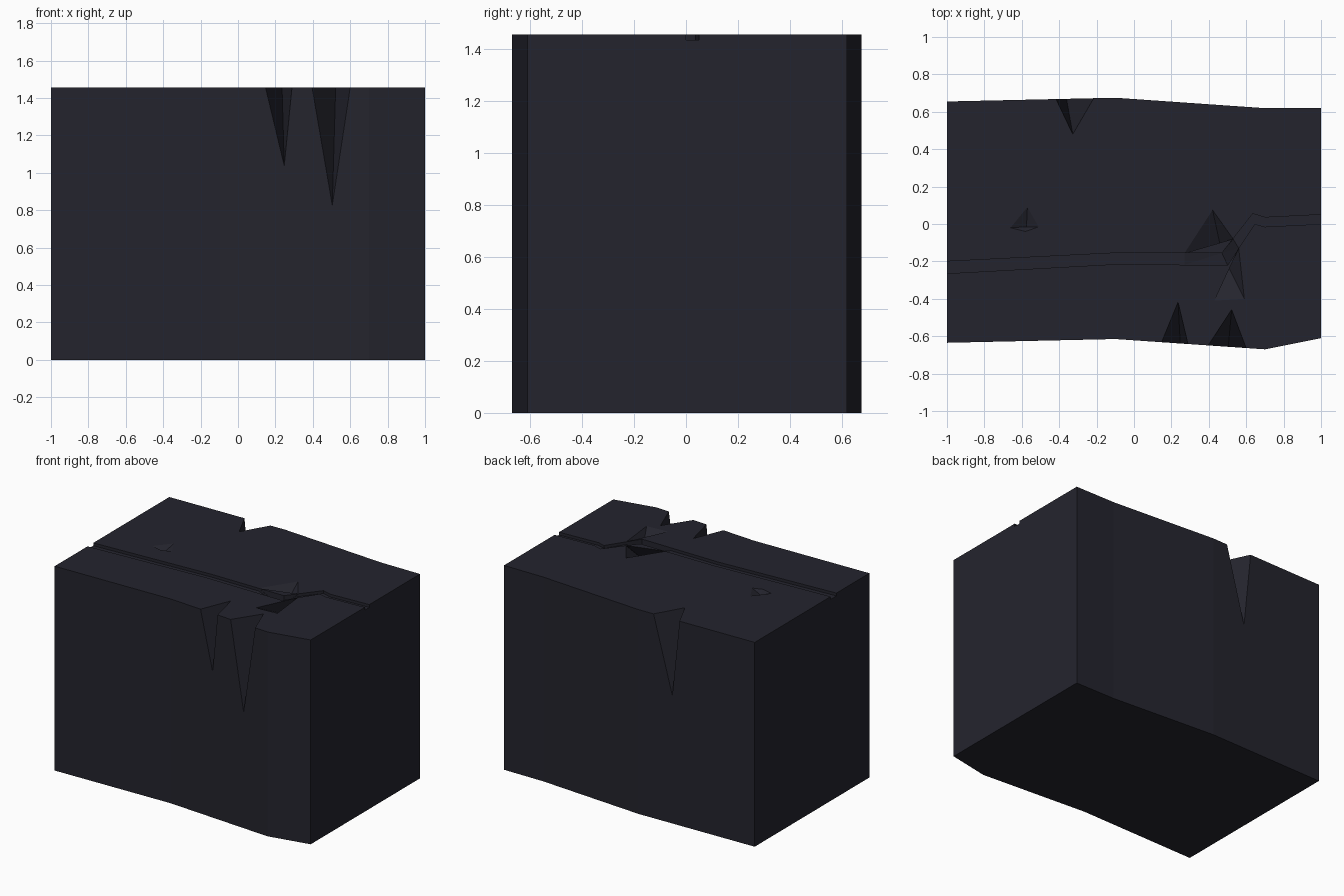
import bpy, bmesh
from mathutils import Vector

old = bpy.data.objects.get("Cube")
if old:
    bpy.data.objects.remove(old, do_unlink=True)

TOP = 1.455

stone = bpy.data.materials.new("dark slate")
stone.use_nodes = True
colour = (0.0176, 0.0176, 0.0265, 1)
stone.diffuse_color = colour
stone.node_tree.nodes["Principled BSDF"].inputs["Base Color"].default_value = colour


def to_object(name, bm):
    bmesh.ops.recalc_face_normals(bm, faces=bm.faces)
    mesh = bpy.data.meshes.new(name)
    bm.to_mesh(mesh)
    bm.free()
    mesh.materials.append(stone)
    obj = bpy.data.objects.new(name, mesh)
    bpy.context.collection.objects.link(obj)
    return obj


def prism(name, outline, low, high):
    bm = bmesh.new()
    face = bm.faces.new([bm.verts.new((x, y, low)) for x, y in outline])
    new = bmesh.ops.extrude_face_region(bm, geom=[face])["geom"]
    moved = [v for v in new if isinstance(v, bmesh.types.BMVert)]
    bmesh.ops.translate(bm, verts=moved, vec=(0, 0, high - low))
    return to_object(name, bm)


def hull(name, points):
    bm = bmesh.new()
    for p in points:
        bm.verts.new(p)
    out = bmesh.ops.convex_hull(bm, input=bm.verts)
    loose = [v for v in bm.verts if not v.link_faces]
    bmesh.ops.delete(bm, geom=loose, context="VERTS")
    return to_object(name, bm)


def chip(name, apex, rim):
    # pyramid from its deepest point through the rim and out past the surface
    a = Vector(apex)
    return hull(name, [a] + [a + (Vector(p) - a) * 1.3 for p in rim])


def cut(target, cutter):
    mod = target.modifiers.new("cut", "BOOLEAN")
    mod.operation, mod.solver, mod.object = "DIFFERENCE", "EXACT", cutter
    bpy.context.view_layer.objects.active = target
    bpy.ops.object.modifier_apply(modifier=mod.name)
    bpy.data.objects.remove(cutter, do_unlink=True)


# Block with gently bent front and back
front = [(-1, -0.635), (-0.1, -0.615), (0.7, -0.67), (1, -0.61)]
back = [(1, 0.62), (0.69, 0.62), (-0.1, 0.675), (-1, 0.655)]
block = prism("stone_block", front + back, 0, TOP)

# Shallow crack across the top
near = [(-1.1, -0.27), (-0.1, -0.215), (0.5, -0.22), (0.645, 0), (0.7, -0.015), (1.1, 0.005)]
far = [(-1.1, -0.205), (-0.1, -0.155), (0.47, -0.155), (0.635, 0.055), (0.7, 0.035), (1.1, 0.055)]
cut(block, prism("crack", near + far[::-1], TOP - 0.02, TOP + 0.1))

# Deep dip where the crack bends
bend = [(0.47, -0.155), (0.5, -0.22)]
for ends in ([(0.27, -0.155), (0.27, -0.218)], [(0.53, -0.08), (0.56, -0.13)]):
    points = [(x, y, TOP + 0.05) for x, y in bend + ends]
    points += [(x, y, TOP - 0.095) for x, y in bend]
    points += [(x, y, TOP - 0.02) for x, y in ends]
    cut(block, hull("bend_dip", points))

# Pits in the top: deepest point, depth and rim
pits = [
    ((0.47, -0.156), 0.095, [(0.27, -0.156), (0.42, 0.075), (0.53, -0.08)]),
    ((0.5, -0.22), 0.095, [(0.43, -0.41), (0.59, -0.4), (0.56, -0.13)]),
    ((-0.575, -0.015), 0.03, [(-0.66, -0.02), (-0.57, 0.09), (-0.51, -0.015), (-0.58, -0.04)]),
]
for (x, y), depth, rim in pits:
    cut(block, chip("pit", (x, y, TOP - depth), [(u, v, TOP) for u, v in rim]))

# Tall chips on the front and back edges
edge_chips = [
    ((0.235, -0.595, 1.39), (0.16, -0.633), (0.28, -0.641), (0.245, -0.639, 1.1), (0.235, -0.45)),
    ((0.49, -0.615, 1.4), (0.41, -0.65), (0.58, -0.662), (0.5, -0.656, 0.93), (0.515, -0.49)),
    ((-0.3, 0.59, 1.39), (-0.4, 0.668), (-0.22, 0.672), (-0.35, 0.669, 0.97), (-0.32, 0.5)),
]
for apex, left, right, tip, inner in edge_chips:
    cut(block, chip("edge_chip", apex, [(*left, TOP), (*right, TOP), tip, (*inner, TOP)]))
